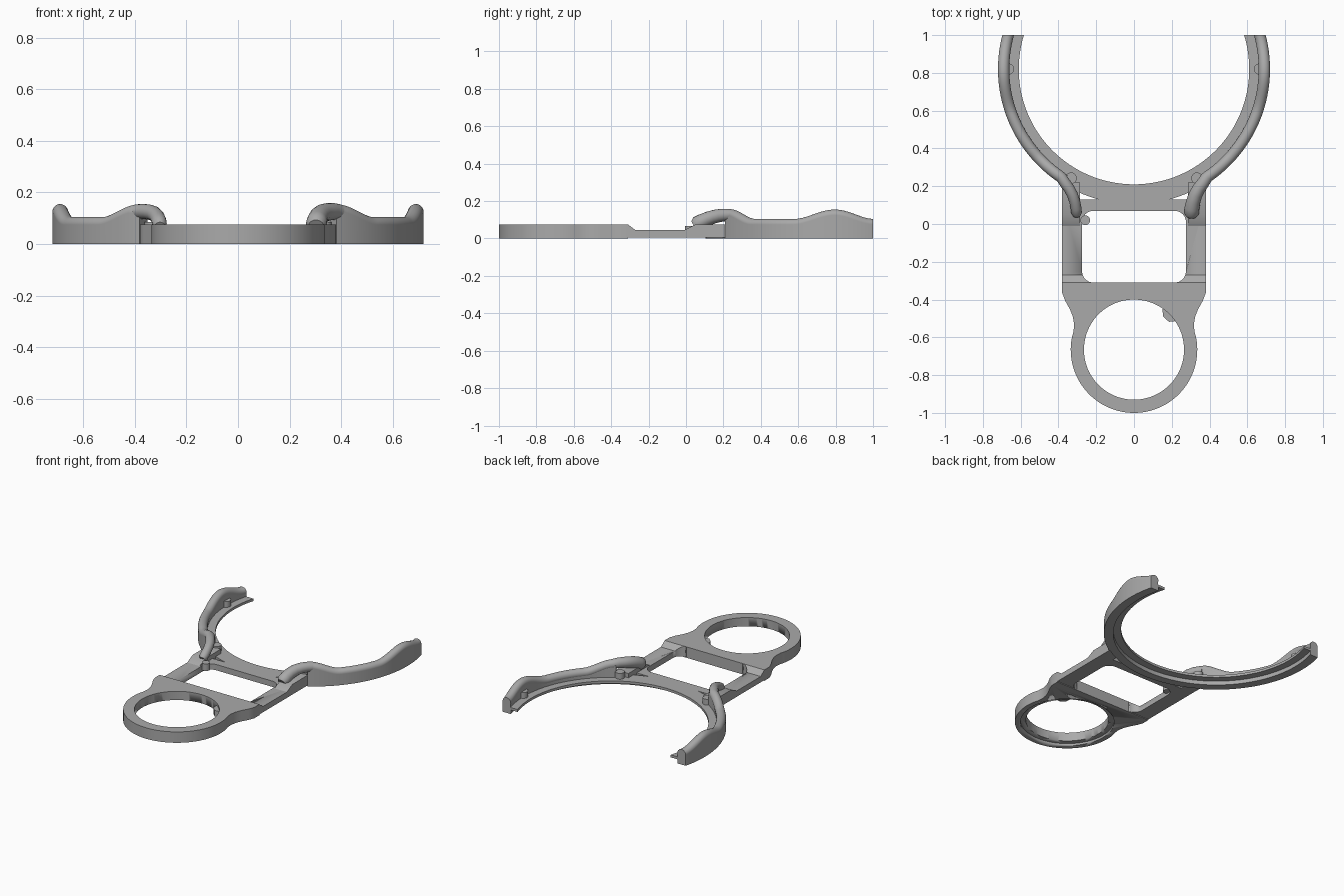
import bpy, bmesh, math
from mathutils import Vector

if "Cube" in bpy.data.objects:
    bpy.data.objects.remove(bpy.data.objects["Cube"])

GREY = (0.40, 0.40, 0.40, 1)
grey = bpy.data.materials.new("plain_grey")
grey.use_nodes = True
grey.diffuse_color = GREY
grey.node_tree.nodes["Principled BSDF"].inputs["Base Color"].default_value = GREY

RING_Y, SMALL_Y = 0.82, -0.665


def finish(name, bm):
    """Turn a bmesh into a shaded, coloured object."""
    bmesh.ops.recalc_face_normals(bm, faces=bm.faces)
    mesh = bpy.data.meshes.new(name)
    bm.to_mesh(mesh)
    bm.free()
    obj = bpy.data.objects.new(name, mesh)
    bpy.context.collection.objects.link(obj)
    mesh.materials.append(grey)
    bpy.ops.object.select_all(action="DESELECT")
    obj.select_set(True)
    bpy.context.view_layer.objects.active = obj
    bpy.ops.object.shade_smooth_by_angle(angle=math.radians(35))
    return obj


def prism(name, points, offset):
    """Extrude a flat outline of 3D points along an offset."""
    bm = bmesh.new()
    face = bm.faces.new([bm.verts.new(p) for p in points])
    new = bmesh.ops.extrude_face_region(bm, geom=[face])["geom"]
    bmesh.ops.translate(bm, vec=offset, verts=[v for v in new if isinstance(v, bmesh.types.BMVert)])
    return finish(name, bm)


def loft(name, sections, cut_y=None):
    """Skin equal-length closed sections, capped; optionally trim at a y plane."""
    bm = bmesh.new()
    rows = [[bm.verts.new(p) for p in s] for s in sections]
    n = len(rows[0])
    for a, b in zip(rows, rows[1:]):
        for i in range(n):
            bm.faces.new((a[i], a[(i + 1) % n], b[(i + 1) % n], b[i]))
    bm.faces.new(rows[0])
    bm.faces.new(rows[-1][::-1])
    if cut_y is not None:
        geom = bm.verts[:] + bm.edges[:] + bm.faces[:]
        bmesh.ops.bisect_plane(bm, geom=geom, plane_co=(0, cut_y, 0),
                               plane_no=(0, 1, 0), clear_outer=True)
        bmesh.ops.holes_fill(bm, edges=[e for e in bm.edges if e.is_boundary])
    return finish(name, bm)


def peg(name, x, y, z0, z1, r, sides=24):
    return prism(name, circle(x, y, z0, r, sides), (0, 0, z1 - z0))


def circle(x, y, z, r, sides=96):
    return [(x + r * math.cos(t), y + r * math.sin(t), z)
            for t in (2 * math.pi * i / sides for i in range(sides))]


def cut(obj, cutter):
    """Subtract a cutter, bake the result and drop the cutter."""
    mod = obj.modifiers.new("cut", "BOOLEAN")
    mod.operation, mod.object, mod.solver = "DIFFERENCE", cutter, "EXACT"
    bpy.context.view_layer.objects.active = obj
    bpy.ops.object.modifier_apply(modifier=mod.name)
    bpy.data.objects.remove(cutter)


def on_ring(phi, r, z):
    a = math.radians(phi)
    return Vector((r * math.sin(a), RING_Y - r * math.cos(a), z))


# Rail centre height along the big ring, with two humps
HEIGHTS = [(30, 0.125), (33, 0.125), (49, 0.075), (70, 0.075), (88, 0.125), (105, 0.075), (115, 0.07)]


def rail_height(phi):
    for (a, za), (b, zb) in zip(HEIGHTS, HEIGHTS[1:]):
        if a <= phi <= b:
            t = (phi - a) / (b - a)
            return za + (zb - za) * t * t * (3 - 2 * t)


# Small ring and deck with concave neck
neck = [(0.38, -0.31), (0.38, -0.365), (0.365, -0.405), (0.34, -0.45), (0.324, -0.49),
        (0.317, -0.53), (0.32, -0.57)]
arc = [(0.335 * math.cos(t), SMALL_Y + 0.335 * math.sin(t))
       for t in (math.radians(12 - 204 * i / 72) for i in range(73))]
plan = neck + arc + [(-x, y) for x, y in reversed(neck)]
ring_deck = prism("small_ring_deck", [(x, y, 0) for x, y in plan], (0, 0, 0.075))
cut(ring_deck, peg("hole_cutter", 0, SMALL_Y, -0.1, 0.2, 0.265, 96))
cut(ring_deck, peg("recess_cutter", 0, SMALL_Y, -0.1, 0.015, 0.30, 96))

# Middle frame: side profile swept across, with a rounded window
profile = [(-0.31, 0.005), (-0.31, 0.075), (-0.27, 0.045), (0.13, 0.045), (0.13, 0.005)]
frame = prism("middle_frame", [(-0.38, y, z) for y, z in profile], (0.76, 0, 0))
window = []
for k, (cx, cy) in enumerate([(0.215, 0.01), (-0.215, 0.01), (-0.215, -0.25), (0.215, -0.25)]):
    for i in range(9):
        t = math.radians(90 * k + 90 * i / 8)
        window.append((cx + 0.06 * math.cos(t), cy + 0.06 * math.sin(t), -0.1))
cut(frame, prism("window_cutter", window, (0, 0, 0.3)))

# Big ring flange and the lip under its outer edge
for name, r0, r1, z0, z1 in (("big_ring_flange", 0.61, 0.715, 0.028, 0.045),
                             ("big_ring_lip", 0.66, 0.715, 0, 0.04)):
    loft(name, [[on_ring(p, r0, z0), on_ring(p, r1, z0), on_ring(p, r1, z1), on_ring(p, r0, z1)]
                for p in range(-114, 115, 2)], 1.0)

for side, s in (("left", 1), ("right", -1)):
    def flip(p):
        return Vector((s * p[0], p[1], p[2]))

    # Outer wall of the big ring, following the rail height
    loft(side + "_ring_wall",
         [[flip(on_ring(p, r, z)) for r, z in ((0.662, 0), (0.72, 0), (0.72, rail_height(p)),
                                               (0.662, rail_height(p)))]
          for p in range(32, 115)], 1.0)

    # Ramped block joining the frame to the ring
    block = [(-0.01, 0.005), (-0.01, 0.045), (0.05, 0.075), (0.22, 0.075), (0.22, 0.005)]
    prism(side + "_joint_block", [flip((0.285, y, z)) for y, z in block], (s * 0.095, 0, 0))

    # Rounded rail, rising from the block onto the wall
    hook = [(0.303, 0.045, 0.068), (0.304, 0.06, 0.078), (0.307, 0.085, 0.092), (0.314, 0.12, 0.107),
            (0.326, 0.155, 0.118), (0.345, 0.19, 0.124), (0.366, 0.218, 0.126)]
    path = [Vector(p) for p in hook] + [on_ring(p, 0.69, rail_height(p)) for p in range(34, 115)]
    base = 0.042 if s > 0 else 0.028
    rings = []
    for i, p in enumerate(path):
        along = (path[min(i + 1, len(path) - 1)] - path[max(i - 1, 0)]).normalized()
        across = along.cross(Vector((0, 0, 1))).normalized()
        up = across.cross(along)
        t = min(i / 8, 1)
        r = (base + (0.03 - base) * t) * (0.72 if i == 0 else 1)
        rings.append([flip(p + across * r * math.cos(a) + up * r * math.sin(a))
                      for a in (2 * math.pi * k / 20 for k in range(20))])
    loft(side + "_rail", rings, 1.0)

    # Pegs on the flange
    peg(side + "_rear_peg", s * 0.665, 0.82, 0.03, 0.085, 0.03)
    peg(side + "_inner_peg", s * 0.333, 0.243, 0.03, 0.085, 0.03)

# Small stop beside the frame and tab inside the small ring
peg("frame_stop", -0.258, 0.02, 0.02, 0.068, 0.026)
tab = [(0.15, -0.45), (0.155, -0.49), (0.185, -0.518), (0.215, -0.515), (0.23, -0.49), (0.2, -0.44)]
prism("ring_tab", [(x, y, 0.02) for x, y in tab], (0, 0, 0.04))
